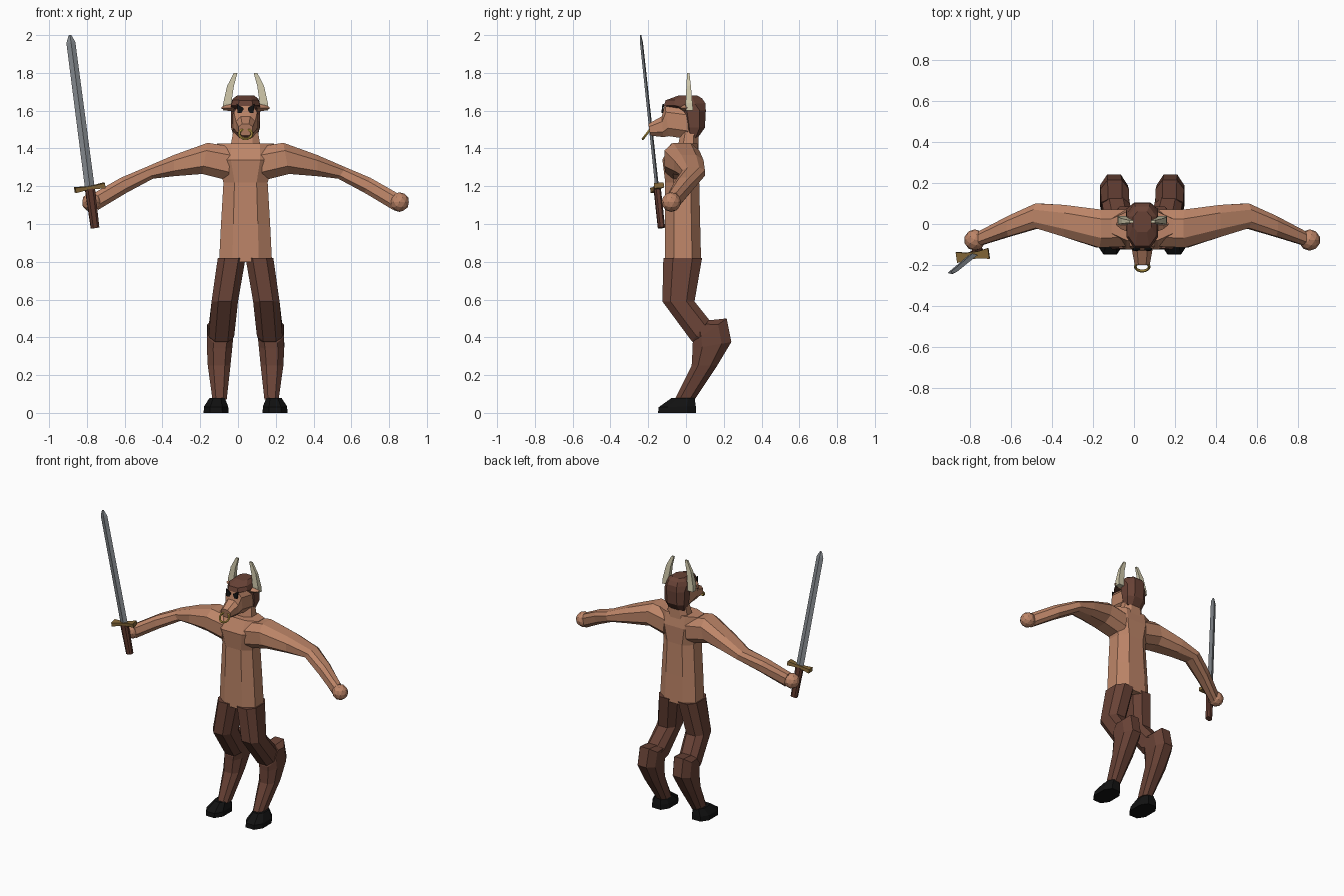
import bpy, bmesh, math
from mathutils import Vector as V

if "Cube" in bpy.data.objects:
    bpy.data.objects.remove(bpy.data.objects["Cube"])

CX = 0.04  # middle of the body


def mat(name, rgb):
    m = bpy.data.materials.new(name)
    m.diffuse_color = (*rgb, 1)
    m.use_nodes = True
    m.node_tree.nodes["Principled BSDF"].inputs["Base Color"].default_value = m.diffuse_color
    return m


SKIN = mat("skin", (0.51, 0.235, 0.138))
FUR = mat("brown fur", (0.14, 0.055, 0.037))
HOOF = mat("black", (0.006, 0.006, 0.006))
HORN = mat("horn", (0.62, 0.57, 0.40))
GOLD = mat("gold", (0.55, 0.37, 0.07))
STEEL = mat("steel", (0.25, 0.27, 0.29))
BRASS = mat("dark brass", (0.24, 0.14, 0.04))
GRIP = mat("grip leather", (0.12, 0.042, 0.028))

OCT = [(0, -.5), (0, .5), (.25, 1), (.75, 1), (1, .5), (1, -.5), (.75, -1), (.25, -1)]
BOX = [(0, -1), (0, 1), (1, 1), (1, -1)]
DIAMOND = [(0, 0), (.5, 1), (1, 0), (.5, -1)]


def finish(name, bm, m):
    bmesh.ops.recalc_face_normals(bm, faces=bm.faces)
    me = bpy.data.meshes.new(name)
    bm.to_mesh(me)
    bm.free()
    me.materials.append(m)
    ob = bpy.data.objects.new(name, me)
    bpy.context.collection.objects.link(ob)
    return ob


def loft(name, rings, m, section=OCT):
    """Skin rings given as (near point, far point, half-width vector)."""
    bm = bmesh.new()
    loops = []
    for a, b, w in rings:
        a, b, w = V(a), V(b), V(w)
        loops.append([bm.verts.new(a.lerp(b, u) + w * v) for u, v in section])
    n = len(section)
    for p, q in zip(loops, loops[1:]):
        for i in range(n):
            j = (i + 1) % n
            bm.faces.new((p[i], p[j], q[j], q[i]))
    bm.faces.new(loops[0])
    bm.faces.new(loops[-1])
    return finish(name, bm, m)


def yz_loft(name, rings, m, xmid=CX, section=OCT):
    """Rings as (y, z of one edge, y, z of other edge, half width in x)."""
    return loft(name, [((xmid, y0, z0), (xmid, y1, z1), (h, 0, 0))
                       for y0, z0, y1, z1, h in rings], m, section)


def sided(name, rings, m, s, section=OCT):
    """As yz_loft, with inner and outer x mirrored about the body."""
    out = []
    for y0, z0, y1, z1, xi, xo in rings:
        x = CX + s * (xi + xo) / 2
        out.append(((x, y0, z0), (x, y1, z1), ((xo - xi) / 2, 0, 0)))
    return loft(name, out, m, section)


# torso and neck
yz_loft("torso", [(-.11, .80, .08, .80, .14), (-.11, 1.0, .075, 1.0, .13),
                  (-.11, 1.22, .07, 1.22, .117), (-.125, 1.34, .075, 1.34, .155),
                  (-.08, 1.425, .06, 1.425, .15)], SKIN)
yz_loft("neck", [(-.05, 1.38, .065, 1.38, .085), (-.02, 1.52, .065, 1.52, .06)], SKIN)

# skull, face and muzzle
yz_loft("skull", [(.01, 1.445, .065, 1.46, .06), (-.01, 1.51, .10, 1.51, .076),
                  (-.03, 1.61, .105, 1.60, .078), (-.118, 1.625, .102, 1.64, .077),
                  (-.108, 1.655, .085, 1.665, .068), (-.04, 1.68, .06, 1.68, .045)], FUR)
yz_loft("face", [(.01, 1.62, .01, 1.45, .07), (-.112, 1.635, -.09, 1.465, .062),
                 (-.128, 1.57, -.12, 1.46, .05), (-.20, 1.53, -.188, 1.468, .037)], SKIN)

# nose ring
bpy.ops.mesh.primitive_torus_add(major_radius=.034, minor_radius=.007, major_segments=14,
                                 minor_segments=6, location=(CX, -.208, 1.477),
                                 rotation=(math.radians(52), 0, 0))
ring = bpy.context.object
ring.name = "nose_ring"
ring.data.materials.append(GOLD)

for s, side in ((-1, "left"), (1, "right")):
    # arm rings: x top, z top, x bottom, z bottom, y middle, half depth
    arm = [(.08, 1.41, .09, 1.23, -.02, .09), (.20, 1.43, .23, 1.265, -.022, .093),
           (.38, 1.365, .38, 1.253, .015, .078), (.53, 1.30, .49, 1.24, .04, .06),
           (.66, 1.245, .63, 1.165, -.01, .05), (.80, 1.165, .78, 1.075, -.07, .035)]
    loft(side + "_arm", [((CX + s * xt, y, zt), (CX + s * xb, y, zb), (0, h, 0))
                         for xt, zt, xb, zb, y, h in arm], SKIN)
    bpy.ops.mesh.primitive_ico_sphere_add(subdivisions=2, radius=.052,
                                          location=(CX + s * .815, -.078, 1.116))
    hand = bpy.context.object
    hand.name = side + "_hand"
    hand.data.materials.append(SKIN)

    # thigh, then backward-bent shin
    sided(side + "_thigh", [(-.12, .82, .085, .82, 0, .147), (-.125, .59, .045, .59, .04, .18),
                            (.03, .38, .125, .49, .06, .195), (.06, .36, .2, .46, .07, .19)],
          FUR, s)
    sided(side + "_shin", [(.06, .41, .12, .49, .065, .20), (.035, .37, .215, .50, .065, .203),
                           (.035, .34, .24, .375, .07, .205), (.03, .25, .165, .25, .08, .20),
                           (-.06, .07, .045, .07, .10, .175)], FUR, s)
    # hoof
    sided(side + "_hoof", [(-.148, 0, .052, 0, .09, .222), (-.145, .03, .052, .035, .092, .22),
                           (-.075, .08, .045, .08, .11, .19)], HOOF, s)
    # horn and ear
    sided(side + "_horn", [(0, 1.60, .038, 1.60, .065, .12), (-.002, 1.64, .034, 1.64, .075, .118),
                           (.002, 1.73, .026, 1.73, .062, .098),
                           (.006, 1.80, .018, 1.80, .043, .062)], HORN, s, BOX)
    loft(side + "_ear", [((CX + s * .06, -.01, 1.635), (CX + s * .06, -.01, 1.595), (0, .03, 0)),
                         ((CX + s * .10, -.005, 1.63), (CX + s * .10, -.005, 1.60), (0, .022, 0)),
                         ((CX + s * .127, 0, 1.62), (CX + s * .127, 0, 1.61), (0, .005, 0))],
         SKIN, DIAMOND)
    # slanted angry eye plate
    bm = bmesh.new()
    pts = [(.012, 1.605), (.022, 1.588), (.042, 1.588), (.047, 1.635), (.012, 1.615)]
    eye = [bm.verts.new((CX + s * x, -.129 + (1.60 - z) * -.12, z)) for x, z in pts]
    f = bm.faces.new(eye)
    r = bmesh.ops.extrude_face_region(bm, geom=[f])
    bmesh.ops.translate(bm, vec=(0, .009, 0),
                        verts=[e for e in r["geom"] if isinstance(e, bmesh.types.BMVert)])
    finish(side + "_eye", bm, HOOF)

# sword, laid out along its own axis
P, T = V((-.757, -.13, .98)), V((-.89, -.24, 2.0))
AX = (T - P).normalized()
G = V((.155, .02, .025)).normalized()   # guard direction
N = AX.cross(G).normalized()
L = (T - P).length


def sword_part(name, rings, m, section):
    """Rings as (distance along sword, half width, half thickness)."""
    loft(name, [(P + AX * d - G * w, P + AX * d + G * w, N * t) for d, w, t in rings], m, section)


sword_part("sword_grip", [(0, .022, .018), (.21, .026, .018)], GRIP, OCT)
sword_part("sword_blade", [(.2, .026, .010), (L - .04, .024, .008), (L, .007, .003)],
           STEEL, DIAMOND)
C = P + AX * .215
loft("sword_guard", [(C + G * d - AX * h, C + G * d + AX * h, N * t)
                     for d, h, t in ((-.08, .014, .026), (-.03, .010, .017),
                                     (.03, .010, .017), (.08, .014, .026))], BRASS, BOX)
